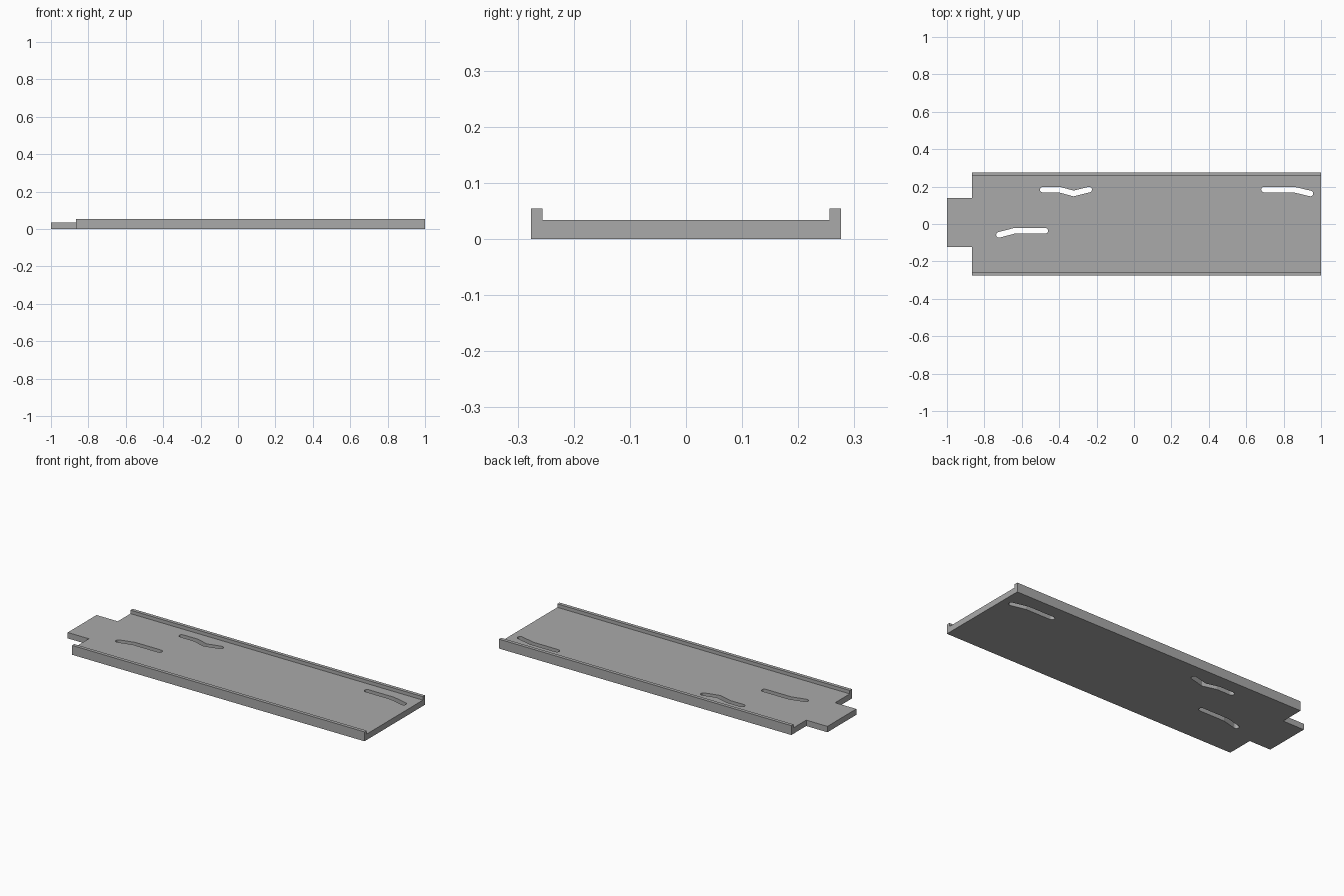
import bpy
import math
from mathutils import Vector

cube = bpy.data.objects.get("Cube")
if cube:
    bpy.data.objects.remove(cube, do_unlink=True)

DECK, RIM = 0.034, 0.054     # deck and rim heights
HALF, INNER = 0.276, 0.256   # outer and inner half widths
STEP = -0.865                # where the tab meets the deck
SLOT_R = 0.015

grey = bpy.data.materials.new("plain_grey")
grey.use_nodes = True
grey.diffuse_color = (0.4, 0.4, 0.4, 1)
grey.node_tree.nodes["Principled BSDF"].inputs["Base Color"].default_value = (0.4, 0.4, 0.4, 1)


def prism(name, outline, offset):
    """Solid made by sweeping a closed outline along an offset."""
    n = len(outline)
    base = [Vector(p) for p in outline]
    verts = base + [p + Vector(offset) for p in base]
    faces = [list(reversed(range(n))), list(range(n, 2 * n))]
    faces += [[i, (i + 1) % n, n + (i + 1) % n, n + i] for i in range(n)]
    mesh = bpy.data.meshes.new(name)
    mesh.from_pydata(verts, [], faces)
    mesh.materials.append(grey)
    obj = bpy.data.objects.new(name, mesh)
    bpy.context.collection.objects.link(obj)
    return obj


def combine(target, other, operation):
    """Apply a boolean and remove the helper solid."""
    mod = target.modifiers.new("combine", "BOOLEAN")
    mod.object, mod.operation, mod.solver = other, operation, "EXACT"
    graph = bpy.context.evaluated_depsgraph_get()
    target_mesh = bpy.data.meshes.new_from_object(target.evaluated_get(graph))
    target.modifiers.clear()
    target.data = target_mesh
    bpy.data.objects.remove(other, do_unlink=True)


def slot_outline(path, radius, steps=8):
    """Counter-clockwise outline of constant width with round ends."""
    pts = [Vector(p) for p in path]
    dirs = [(b - a).normalized() for a, b in zip(pts, pts[1:])]
    mitres = []
    for a, b in zip(dirs, dirs[1:]):
        m = Vector((-a.y - b.y, a.x + b.x)).normalized()
        mitres.append(m * radius / m.dot(Vector((-a.y, a.x))))

    def cap(centre, direction):
        start = math.atan2(direction.y, direction.x) - math.pi / 2
        return [centre + radius * Vector((math.cos(start + math.pi * i / steps),
                                          math.sin(start + math.pi * i / steps)))
                for i in range(steps + 1)]

    inner = list(zip(pts[1:-1], mitres))
    loop = [p - m for p, m in inner] + cap(pts[-1], dirs[-1])
    loop += [p + m for p, m in reversed(inner)] + cap(pts[0], -dirs[0])
    return [(p.x, p.y, -0.1) for p in loop]


# Tray: channel section swept along its length
section = [(-HALF, 0), (HALF, 0), (HALF, RIM), (INNER, RIM),
           (INNER, DECK), (-INNER, DECK), (-INNER, RIM), (-HALF, RIM)]
tray = prism("tray", [(STEP, y, z) for y, z in section], (1 - STEP, 0, 0))

# End tab, level with the deck
tab = prism("end_tab", [(-1, y, z) for y, z in
                        [(-0.123, 0), (0.14, 0), (0.14, DECK), (-0.123, DECK)]],
            (STEP + 1, 0, 0))
combine(tray, tab, "UNION")

# Bent slots through the deck
slots = [
    [(-0.488, 0.184), (-0.4, 0.184), (-0.323, 0.163), (-0.24, 0.184)],
    [(0.695, 0.184), (0.855, 0.184), (0.943, 0.163)],
    [(-0.722, -0.058), (-0.638, -0.036), (-0.474, -0.036)],
]
for path in slots:
    cutter = prism("slot_cutter", slot_outline(path, SLOT_R), (0, 0, 0.2))
    cutter.hide_render = True
    combine(tray, cutter, "DIFFERENCE")
